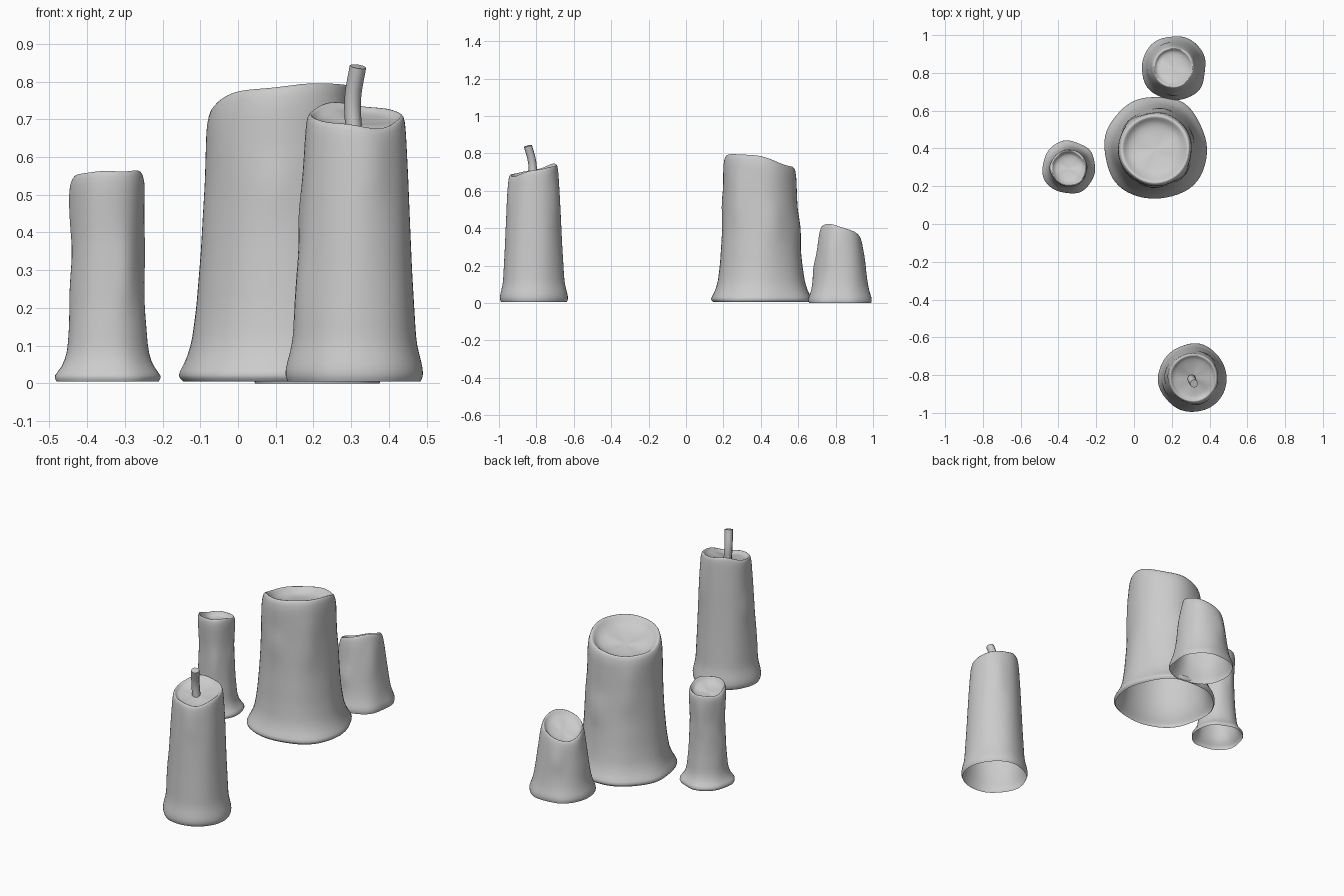
import bpy, bmesh, math, random

if "Cube" in bpy.data.objects:
    bpy.data.objects.remove(bpy.data.objects["Cube"])

SEG = 28


def finish(obj, levels=1):
    bpy.context.collection.objects.link(obj)
    for p in obj.data.polygons:
        p.use_smooth = True
    if levels:
        m = obj.modifiers.new("Smooth", 'SUBSURF')
        m.levels = m.render_levels = levels


def candle(name, base, top, profile, rim, high_deg, amp, depth, wobble, drips, seed):
    """Lathe a melted wax shell: profile = (z, radius) pairs up to the rim height."""
    rng = random.Random(seed)
    ph = [rng.uniform(0, 6.28) for _ in range(6)]
    hi = math.radians(high_deg)

    def height(a):
        return rim + amp * math.cos(a - hi) + rim * 0.007 * (math.sin(3 * a + ph[0]) + 0.6 * math.sin(5 * a + ph[1]))

    def bump(a, z):
        # drips: (angle in degrees, centre z, half length, thickness)
        s = 0
        for deg, zc, ln, th in drips:
            d = (a - math.radians(deg) + math.pi) % (2 * math.pi) - math.pi
            s += th * math.exp(-(d / 0.2) ** 2 - ((z - zc) / ln) ** 4)
        return s

    bm = bmesh.new()
    rings = []

    def ring(fn):
        rings.append([bm.verts.new(fn(2 * math.pi * i / SEG)) for i in range(SEG)])

    def centre(t):
        return [b + (c - b) * t for b, c in zip(base, top)]

    # outer wall, subdivided between the profile points
    pts = []
    for (z0, r0), (z1, r1) in zip(profile, profile[1:]):
        n = max(1, round((z1 - z0) / 0.045))
        pts += [(z0 + (z1 - z0) * k / n, r0 + (r1 - r0) * k / n) for k in range(n)]
    pts.append(profile[-1])
    for z, r in pts:
        t = z / rim
        cx, cy = centre(t)

        def wall(a, z=z, r=r, t=t, cx=cx, cy=cy):
            foot = math.exp(-z / 0.06)
            k = wobble * foot * (math.sin(4 * a + ph[2]) + 0.6 * math.sin(7 * a + ph[3]))
            k += 0.012 * (math.sin(3 * a + ph[4] + 2 * t) + 0.7 * math.sin(6 * a + ph[5] - 3 * t))
            rr = r * (1 + k) + bump(a, z)
            zz = z + (height(a) - rim) * t ** 2
            return (cx + rr * math.cos(a), cy + rr * math.sin(a), zz)
        ring(wall)
    # rounded lip and the melted hollow
    rt = profile[-1][1]
    for f, drop in ((0.93, -0.003), (0.86, 0.012), (0.74, depth * 0.75), (0.5, depth), (0.22, depth * 1.08)):
        follow = min(1, f / 0.86)

        def cup(a, f=f, drop=drop, follow=follow):
            z = rim + (height(a) - rim) * follow - drop
            return (top[0] + rt * f * math.cos(a), top[1] + rt * f * math.sin(a), z)
        ring(cup)
    for lo, up in zip(rings, rings[1:]):
        for i in range(SEG):
            j = (i + 1) % SEG
            bm.faces.new((lo[i], lo[j], up[j], up[i]))
    c = bm.verts.new((top[0], top[1], rim - depth * 1.1))
    for i in range(SEG):
        bm.faces.new((rings[-1][i], rings[-1][(i + 1) % SEG], c))
    me = bpy.data.meshes.new(name)
    bm.to_mesh(me)
    bm.free()
    finish(bpy.data.objects.new(name, me))


# front candle with wick
candle("front_candle", (0.31, -0.815), (0.313, -0.815),
       [(0.005, 0.176), (0.02, 0.184), (0.05, 0.181), (0.1, 0.166), (0.3, 0.154), (0.55, 0.142),
        (0.68, 0.134), (0.71, 0.129)],
       0.71, 100, 0.03, 0.022, 0.012,
       [(175, 0.45, 0.06, 0.007), (60, 0.55, 0.1, 0.007), (290, 0.6, 0.08, 0.005), (200, 0.25, 0.09, 0.006)], 3)

# large candle
candle("large_candle", (0.115, 0.402), (0.112, 0.395),
       [(0.005, 0.265), (0.02, 0.282), (0.045, 0.262), (0.1, 0.239), (0.2, 0.224), (0.35, 0.211),
        (0.55, 0.2), (0.71, 0.196), (0.755, 0.187)],
       0.755, -55, 0.043, 0.045, 0.025,
       [(265, 0.51, 0.06, 0.01), (80, 0.4, 0.07, 0.013), (130, 0.55, 0.13, 0.01),
        (320, 0.55, 0.12, 0.01), (20, 0.42, 0.1, 0.008), (225, 0.6, 0.1, 0.006)], 7)

# thin left candle
candle("thin_candle", (-0.345, 0.3), (-0.345, 0.295),
       [(0.005, 0.138), (0.02, 0.147), (0.04, 0.124), (0.08, 0.109), (0.2, 0.099), (0.38, 0.093),
        (0.52, 0.1), (0.545, 0.095)],
       0.545, -75, 0.02, 0.03, 0.03,
       [(5, 0.36, 0.07, 0.009), (175, 0.45, 0.08, 0.007), (185, 0.24, 0.06, 0.006),
        (100, 0.4, 0.09, 0.009), (300, 0.3, 0.08, 0.007)], 11)

# short back candle
candle("short_candle", (0.212, 0.825), (0.208, 0.828),
       [(0.0, 0.17), (0.02, 0.176), (0.06, 0.157), (0.12, 0.146), (0.2, 0.135), (0.34, 0.117), (0.375, 0.108)],
       0.375, -40, 0.045, 0.03, 0.025,
       [(265, 0.18, 0.05, 0.012), (330, 0.25, 0.06, 0.009), (110, 0.24, 0.06, 0.01), (190, 0.2, 0.06, 0.008)], 5)

# bent wick
cu = bpy.data.curves.new("wick", 'CURVE')
cu.dimensions = '3D'
cu.bevel_depth = 0.022
cu.bevel_resolution = 2
cu.use_fill_caps = True
sp = cu.splines.new('BEZIER')
path = [(0.308, -0.818, 0.66), (0.304, -0.822, 0.75), (0.318, -0.845, 0.84)]
sp.bezier_points.add(len(path) - 1)
for bp, co in zip(sp.bezier_points, path):
    bp.co = co
    bp.handle_left_type = bp.handle_right_type = 'AUTO'
sp.resolution_u = 5
bpy.context.collection.objects.link(bpy.data.objects.new("wick", cu))
